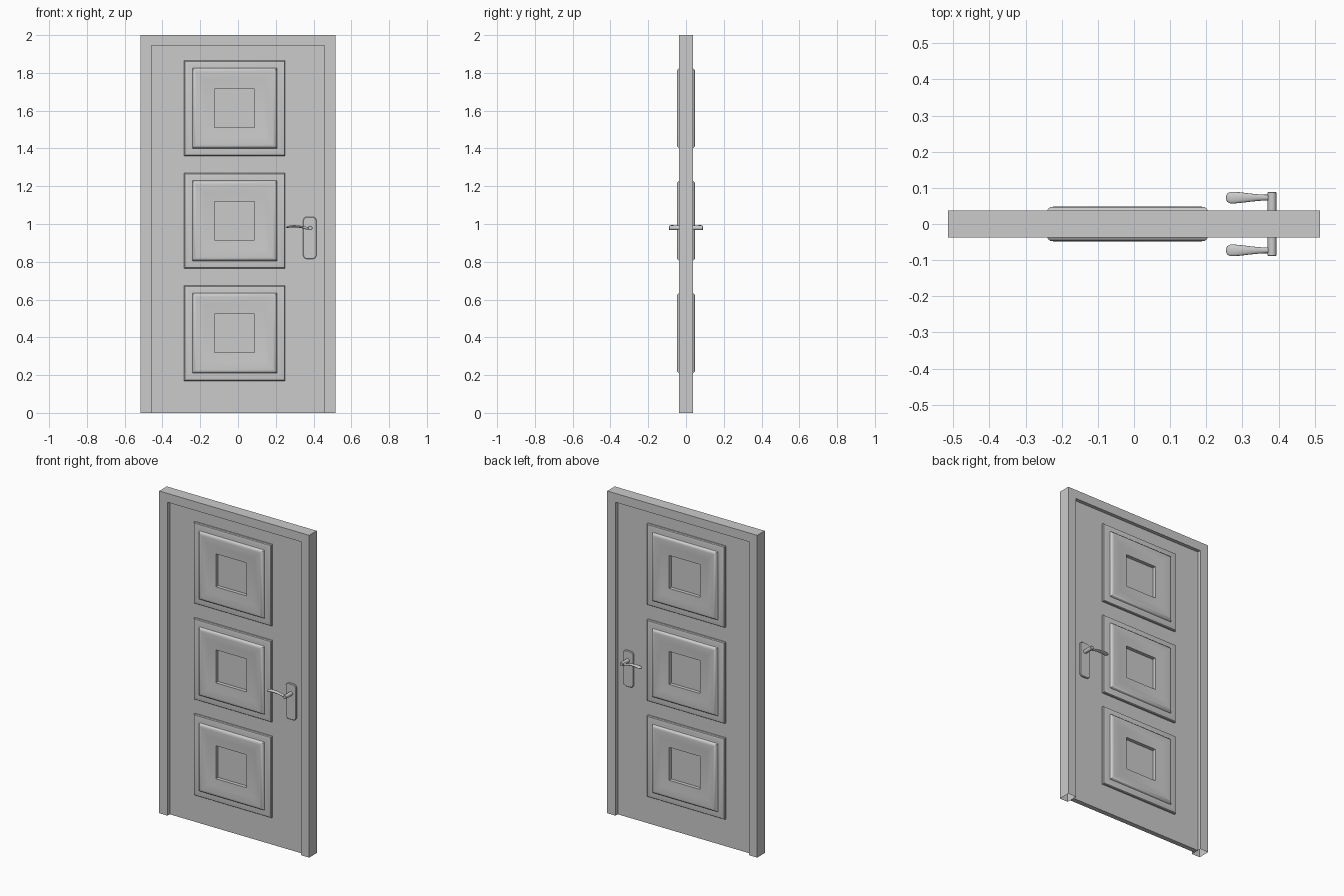
import bpy, bmesh
from math import sin, cos, pi
from mathutils import Vector

if "Cube" in bpy.data.objects:
    bpy.data.objects.remove(bpy.data.objects["Cube"])


def finish(name, bm, mirror=False, angle=30):
    me = bpy.data.meshes.new(name)
    bm.normal_update()
    bm.to_mesh(me)
    bm.free()
    ob = bpy.data.objects.new(name, me)
    bpy.context.collection.objects.link(ob)
    bpy.ops.object.select_all(action='DESELECT')
    ob.select_set(True)
    bpy.context.view_layer.objects.active = ob
    bpy.ops.object.shade_smooth_by_angle(angle=angle * pi / 180)
    if mirror:
        m = ob.modifiers.new("both_sides", 'MIRROR')
        m.use_axis = (False, True, False)
    return ob


def loft(bm, rings, cap_start=False, cap_end=False):
    """Skin a list of closed point rings."""
    vs = [[bm.verts.new(p) for p in r] for r in rings]
    n = len(vs[0])
    for a, b in zip(vs, vs[1:]):
        for i in range(n):
            j = (i + 1) % n
            bm.faces.new((a[i], a[j], b[j], b[i]))
    if cap_start:
        bm.faces.new(vs[0][::-1])
    if cap_end:
        bm.faces.new(vs[-1])


def prism(bm, outline, y0, y1):
    """Extrude an x-z outline along y."""
    loft(bm, [[(x, y, z) for x, z in outline] for y in (y0, y1)], True, True)
    bmesh.ops.recalc_face_normals(bm, faces=bm.faces)


# Frame: hollow arch, open under the two legs
bm = bmesh.new()
prism(bm, [(-.515, 0), (-.458, 0), (-.458, 1.945), (.458, 1.945),
           (.458, 0), (.515, 0), (.515, 2), (-.515, 2)], -.037, .037)
feet = [f for f in bm.faces if f.calc_center_median().z < .001]
bmesh.ops.delete(bm, geom=feet, context='FACES_ONLY')
finish("door_frame", bm)

# Door leaf
D = .015
bm = bmesh.new()
prism(bm, [(-.458, 0), (.458, 0), (.458, 1.945), (-.458, 1.945)], -D, D)
finish("door_leaf", bm)

# Moulded panels: (inset from outer edge, height from the door centre plane)
profile = [(0, .013), (0, .025), (.004, .030), (.011, .032), (.034, .031),
           (.043, .034), (.047, .042), (.054, .047), (.064, .048),
           (.110, .043), (.161, .040), (.161, .018)]
for k, zc in enumerate((1.613, 1.017, .422)):
    bm = bmesh.new()
    rings = []
    for inset, h in profile:
        w, t = .267 - inset, .252 - inset * .93
        rings.append([(-.018 + sx * w, -h, zc + sz * t)
                      for sx, sz in ((-1, -1), (1, -1), (1, 1), (-1, 1))])
    loft(bm, rings, cap_end=True)
    finish(f"panel_{k + 1}", bm, True, 35)

# Handle plate with rounded corners
bm = bmesh.new()
outline = []
for cx, cz, a0 in ((.395, 1.018, 0), (.365, 1.018, 90), (.365, .835, 180), (.395, .835, 270)):
    for i in range(7):
        a = (a0 + i * 15) * pi / 180
        outline.append((cx + .02 * cos(a), cz + .02 * sin(a)))


def shrink(s, y):
    return [(.38 + (x - .38) * s, y, .927 + (z - .927) * (1 - (1 - s) / 3)) for x, z in outline]


loft(bm, [shrink(1, -D + .001), shrink(1, -.022), shrink(.93, -.025)], True, True)
bmesh.ops.recalc_face_normals(bm, faces=bm.faces)
finish("handle_plate", bm, True)

# Spindle
bm = bmesh.new()
circle = [(cos(i * pi / 8), sin(i * pi / 8)) for i in range(16)]
loft(bm, [[(.382 + r * c, y, .979 + r * s) for c, s in circle]
          for r, y in ((.012, -.02), (.012, -.087), (.010, -.089))], True, True)
bmesh.ops.recalc_face_normals(bm, faces=bm.faces)
finish("handle_spindle", bm, True)

# Lever: (x, z, half width in y, half thickness in z)
stations = [(.380, .977, .008, .007), (.362, .978, .008, .007), (.345, .982, .009, .006),
            (.325, .986, .011, .006), (.300, .988, .014, .006), (.280, .987, .016, .006),
            (.266, .985, .016, .005), (.258, .984, .012, .004), (.255, .983, .005, .002)]
bm = bmesh.new()
loft(bm, [[(x, -.073 + wy * c, z + wz * s) for c, s in circle]
          for x, z, wy, wz in stations], True, True)
bmesh.ops.recalc_face_normals(bm, faces=bm.faces)
finish("handle_lever", bm, True, 60)
